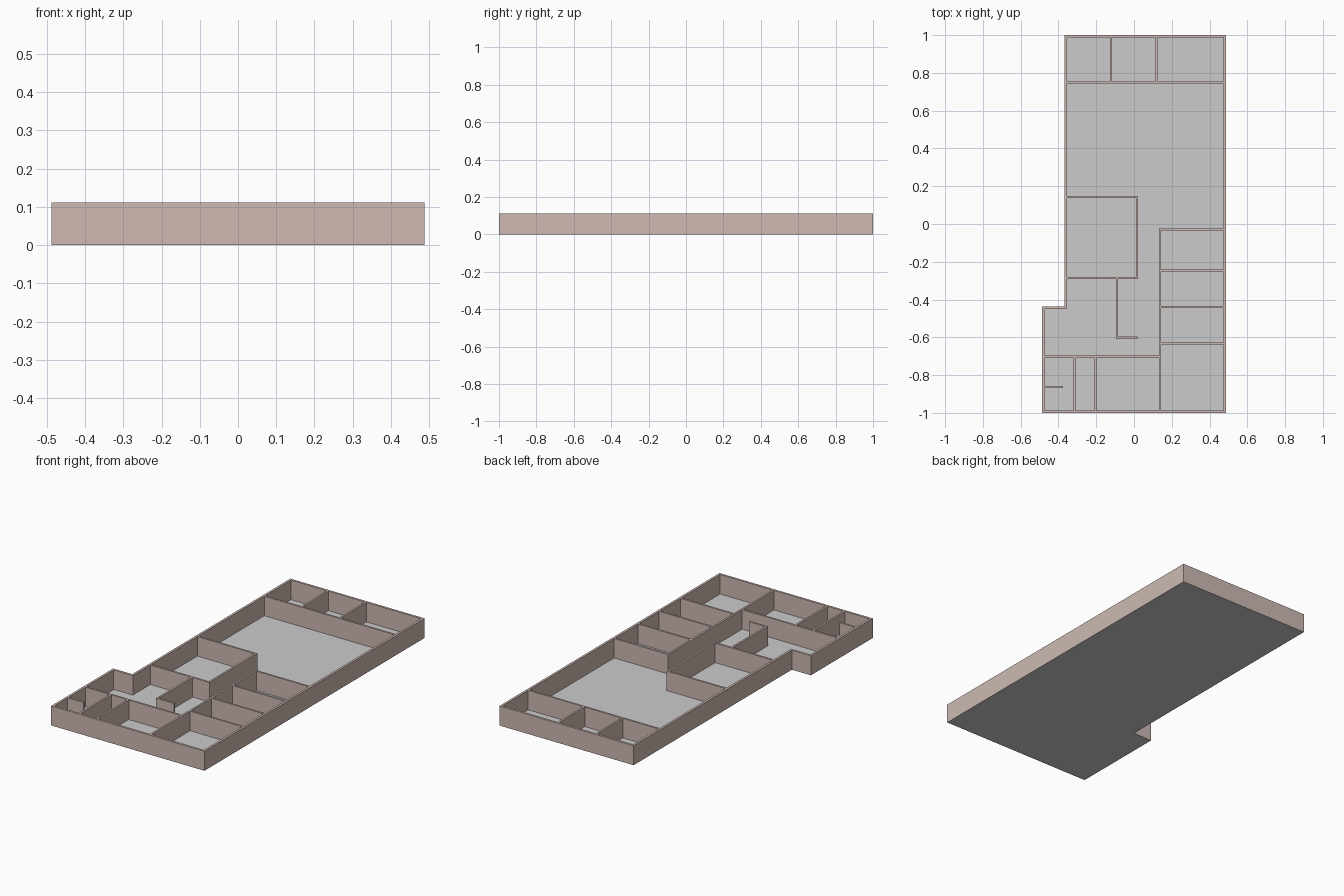
import bpy, bmesh

if "Cube" in bpy.data.objects:
    bpy.data.objects.remove(bpy.data.objects["Cube"])

H = 0.112      # wall height
T = 0.013      # outer wall thickness
t = 0.011      # partition thickness
XR, XL, XU = 0.487, -0.488, -0.367   # right, lower left, upper left
YN = -0.437                          # jog in the left side

wall_mat = bpy.data.materials.new("wall")
wall_mat.diffuse_color = (0.62, 0.49, 0.45, 1)
wall_mat.use_nodes = True
wall_mat.node_tree.nodes["Principled BSDF"].inputs["Base Color"].default_value = wall_mat.diffuse_color


def make(name, bm, mat=None):
    bmesh.ops.recalc_face_normals(bm, faces=bm.faces)
    me = bpy.data.meshes.new(name)
    bm.to_mesh(me)
    bm.free()
    ob = bpy.data.objects.new(name, me)
    bpy.context.collection.objects.link(ob)
    if mat:
        me.materials.append(mat)
    return ob


def partition(name, x0, x1, y0, y1):
    """Wall standing on the floor, open underneath."""
    bm = bmesh.new()
    bmesh.ops.create_cube(bm, size=1)
    for v in bm.verts:
        v.co.x = x1 if v.co.x > 0 else x0
        v.co.y = y1 if v.co.y > 0 else y0
        v.co.z = H if v.co.z > 0 else 0
    bmesh.ops.recalc_face_normals(bm, faces=bm.faces)
    low = [f for f in bm.faces if f.calc_center_median().z < 1e-4]
    bmesh.ops.delete(bm, geom=low, context='FACES_ONLY')
    make(name, bm, wall_mat)


def wall_x(name, y, x0, x1):
    partition(name, x0, x1, y - t / 2, y + t / 2)


def wall_y(name, x, y0, y1):
    partition(name, x - t / 2, x + t / 2, y0, y1)


# Floor plate
outline = [(XL, -1), (XR, -1), (XR, 1), (XU, 1), (XU, YN), (XL, YN)]
bm = bmesh.new()
bm.faces.new([bm.verts.new((x, y, 0)) for x, y in outline])
floor = make("floor", bm)

# Outer wall ring: outer and inner loops joined over the top
inner = [(XL + T, -1 + T), (XR - T, -1 + T), (XR - T, 1 - T),
         (XU + T, 1 - T), (XU + T, YN - T), (XL + T, YN - T)]
bm = bmesh.new()
loops = [[bm.verts.new((x, y, z)) for x, y in pts]
         for pts, z in ((outline, 0), (outline, H), (inner, H), (inner, 0))]
for a, b in zip(loops, loops[1:]):
    for i in range(6):
        j = (i + 1) % 6
        bm.faces.new((a[i], a[j], b[j], b[i]))
make("outer_wall", bm, wall_mat)

h = t / 2
L, U, R, F, B = XL + T, XU + T, XR - T, -1 + T, 1 - T

# Back row of rooms
wall_x("back_row_wall", 0.75, U, R)
for x in (-0.122, 0.12):
    wall_y("back_row_divider", x, 0.75 + h, B)

# Central room on the left, with the L-shaped screen
wall_x("central_room_back", 0.142, U, 0.021)
wall_x("central_room_front", -0.285, U, 0.021)
wall_y("central_room_side", 0.021 - h, -0.285 + h, 0.142 - h)
wall_y("screen_side", -0.09, -0.602 + h, -0.285 - h)
wall_x("screen_end", -0.602, -0.09 - h, 0.018)

# Row of rooms along the right side
wall_y("right_row_wall", 0.137, F, -0.03 + h)
for y in (-0.03, -0.247, -0.439, -0.633):
    wall_x("right_row_divider", y, 0.137 + h, R)

# Front row of rooms
wall_x("front_row_wall", -0.703, L, 0.137 - h)
for x in (-0.315, -0.204):
    wall_y("front_row_divider", x, F, -0.703 - h)
wall_x("front_stub", -0.863, L, -0.375)
